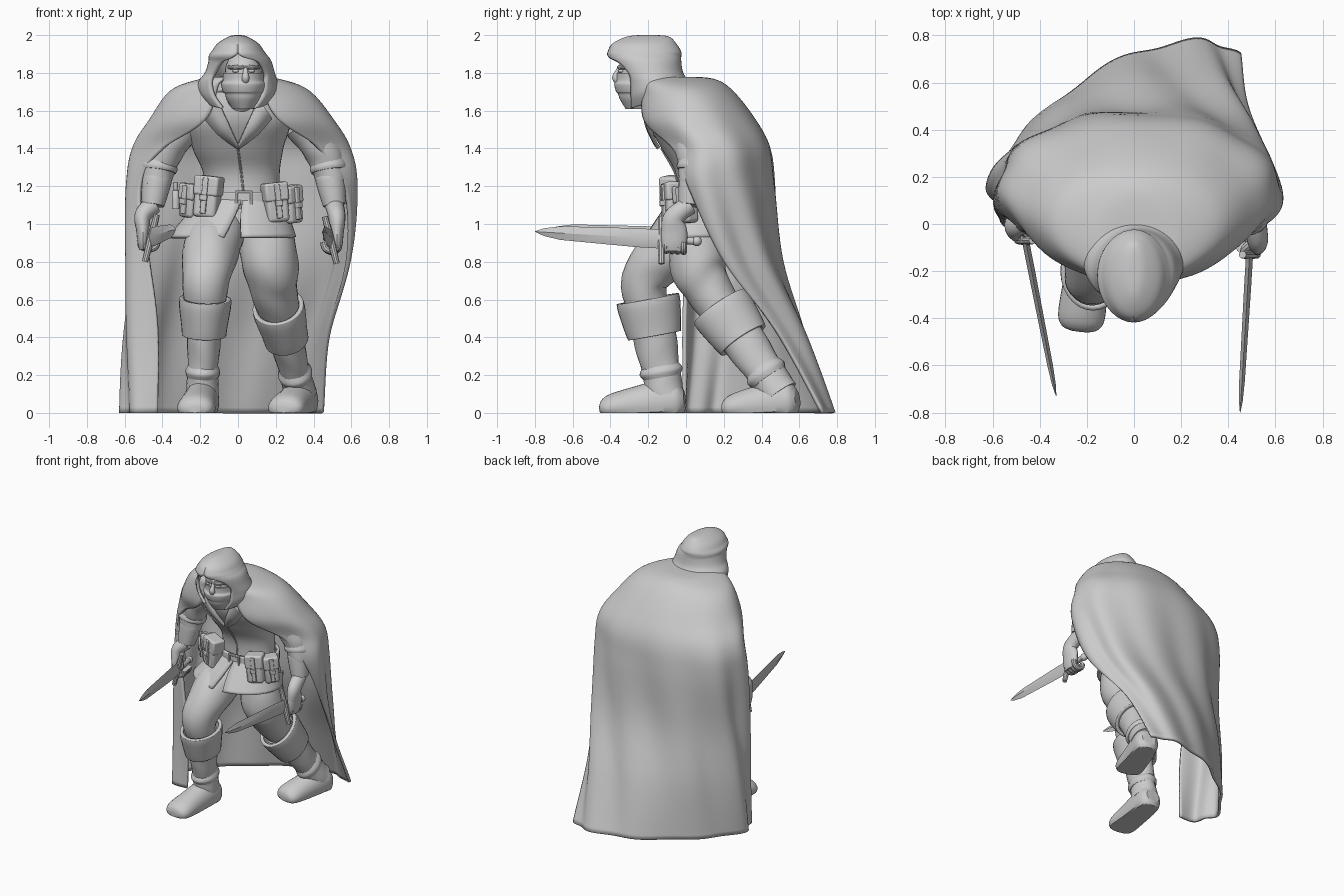
import bpy, bmesh, math
from mathutils import Vector, Matrix, Euler

if "Cube" in bpy.data.objects:
    bpy.data.objects.remove(bpy.data.objects["Cube"])

colour = (.6, .6, .6, 1)
grey = bpy.data.materials.new("plain grey")
grey.use_nodes = True
grey.diffuse_color = colour
grey.node_tree.nodes["Principled BSDF"].inputs["Base Color"].default_value = colour

FORWARD, UPWARD = Vector((0, 1, 0)), Vector((0, 0, 1))
SIDES = ((-1, "right"), (1, "left"))


def finish(name, bm, thick=0, bevel=0):
    bmesh.ops.remove_doubles(bm, verts=bm.verts, dist=.0002)
    bmesh.ops.recalc_face_normals(bm, faces=bm.faces)
    mesh = bpy.data.meshes.new(name)
    bm.to_mesh(mesh)
    bm.free()
    mesh.materials.append(grey)
    mesh.shade_smooth()
    mesh.set_sharp_from_angle(angle=.6)
    obj = bpy.data.objects.new(name, mesh)
    bpy.context.scene.collection.objects.link(obj)
    if thick:
        modifier = obj.modifiers.new("thickness", 'SOLIDIFY')
        modifier.thickness, modifier.offset = thick, 0
    if bevel:
        modifier = obj.modifiers.new("rounding", 'BEVEL')
        modifier.width, modifier.segments = bevel, 3


def spline(points, steps):
    padded = [points[0], *points, points[-1]]
    result = []
    for i in range(len(points) - 1):
        for j in range(steps):
            t = j / steps
            result.append([b + t * ((c - a) + t * ((a + a - 5*b + 4*c - d) + t * (3*b - a - 3*c + d))) / 2
                           for a, b, c, d in zip(*padded[i:i + 4])])
    return result + [list(points[-1])]


def loft(name, rings, cap=False, thick=0):
    bm = bmesh.new()
    rows = [[bm.verts.new(point) for point in ring] for ring in rings]
    for lower, upper in zip(rows, rows[1:]):
        for i in range(len(lower) - 1):
            bm.faces.new((lower[i], lower[i + 1], upper[i + 1], upper[i]))
    if cap:
        bm.faces.new(rows[0])
        bm.faces.new(rows[-1])
    finish(name, bm, thick)


def tube(name, points, widths, heights=None, sides=20, steps=6, up=FORWARD, wrinkle=0, thick=0):
    knots = [(*p, w, h) for p, w, h in zip(points, widths, heights or widths)]
    path = spline(knots, steps)
    rings = []
    for i, (x, y, z, width, height) in enumerate(path):
        ahead, behind = path[min(i + 1, len(path) - 1)], path[max(i - 1, 0)]
        tangent = Vector(ahead[:3]) - Vector(behind[:3])
        across = tangent.cross(up).normalized()
        over = across.cross(tangent).normalized()
        ring = []
        for k in range(sides + 1):
            a = math.tau * (k % sides) / sides
            swell = 1 + wrinkle * math.sin(i + 2 * math.sin(a + a))
            q = Vector((x, y, z)) + swell * (across * width * math.cos(a) + over * height * math.sin(a))
            ring.append((q.x, q.y, max(q.z, 0)))
        rings.append(ring)
    loft(name, rings, not thick, thick)


def oval(z, cx, cy, rx, ry, gap, tilt, extra_gap, skew, count, ripple):
    # Horizontal oval that can be open at the front, tilted, skewed and rippled
    start = math.radians(gap)
    sweep = math.tau - start - math.radians(gap + extra_gap)
    ring = []
    for i in range(count + 1):
        a = -math.pi / 2 - start - sweep * i / count
        depth = min(max(1.7 - z, 0), .8) * ripple
        swell = 1 + depth * (math.sin(9*a + 3*z) + math.sin(5*a - 3*z) / 2 - .4)
        x, y = swell * rx * math.cos(a), swell * ry * math.sin(a)
        ring.append((cx + x, cy + y + skew * x, z + tilt * y))
    return ring


def stack(name, rows, steps=5, cap=False, thick=0, count=40, ripple=0):
    # Row: height, centre x and y, radii, front gap, tilt, extra gap on the left, skew
    padded = [(*row, *[0] * (9 - len(row))) for row in rows]
    loft(name, [oval(*row, count, ripple) for row in spline(padded, steps)], cap, thick)


def solid(name, loc, size, rot=(0, 0, 0), ball=False, bevel=.01):
    bm = bmesh.new()
    if ball:
        bmesh.ops.create_uvsphere(bm, u_segments=24, v_segments=16, radius=1)
    else:
        bmesh.ops.create_cube(bm, size=1)
    matrix = Matrix.LocRotScale(Vector(loc), Euler(rot), Vector(size))
    bmesh.ops.transform(bm, matrix=matrix, verts=bm.verts)
    finish(name, bm, bevel=0 if ball else bevel)


# Cloak and hood
stack("cloak", [(1.77, 0, -.12, .1, .1, 30), (1.76, .01, -.06, .2, .2, 28), (1.7, .01, 0, .36, .24, 20),
                (1.55, .02, .06, .48, .3, 24), (1.4, .02, .14, .57, .3, 46), (1.2, .02, .15, .6, .32, 65),
                (.8, 0, .2, .58, .3, 58, 0, 22, .1), (.4, -.06, .3, .54, .3, 45, 0, 52, .3),
                (0, -.08, .38, .53, .3, 42, 0, 62, .5)], steps=8, thick=.02, count=96, ripple=.04)
stack("hood", [(1.99, 0, -.2, 0, 0), (1.985, 0, -.2, .04, .1), (1.95, 0, -.22, .1, .16),
               (1.91, 0, -.22, .13, .185), (1.89, 0, -.22, .145, .185, 6), (1.86, .01, -.21, .157, .175, 34),
               (1.8, .01, -.19, .175, .165, 48), (1.75, 0, -.165, .2, .17, 44),
               (1.71, 0, -.155, .2, .165, 38, .25), (1.66, 0, -.17, .16, .13, 30, .4)], thick=.02)

# Head and face mask
face = Vector((.03, -.24, 1.8))
solid("head", face, (.1, .12, .12), ball=True)
mask = {1.61: .06, 1.66: .09, 1.69: .1, 1.7: .11, 1.74: .12, 1.76: .11, 1.8: .11}
stack("face_mask", [(z, face.x, face.y, r, r + .02) for z, r in mask.items()], cap=True)
tube("nose", [face + Vector((.01, y, z)) for y, z in ((-.11, .03), (-.125, 0), (-.13, -.03), (-.1, -.07))],
     (.01, .014, .02, .01))
for s, side in SIDES:
    tube(side + "_brow", [face + Vector((s * x, y, .03)) for x, y in ((0, -.115), (.04, -.105), (.08, -.07))],
         (.01, .014, .01), sides=10, up=UPWARD)
    solid(side + "_eye", face + Vector((s * .04, -.1, .01)), (.02, .02, .01), ball=True)
tube("neck", [(0, -.06, 1.58), face - UPWARD * .06], (.11, .08))

# Torso, tunic skirt and lapels
stack("torso", [(1, .03, .09, .2, .14), (1.25, .02, .1, .2, .15), (1.4, 0, .04, .24, .17),
                (1.55, 0, -.04, .27, .17), (1.7, 0, -.1, .14, .12)], cap=True)
stack("tunic_skirt", [(1.15, .03, .09, .2, .15), (1.05, 0, .07, .26, .2, 3), (.93, -.03, .04, .33, .25, 8)],
      thick=.02)
tube("front_seam", [(0, -.13, 1.4), (.02, -.05, 1.25), (.03, -.06, 1.15)], [.006] * 3, sides=8)
for s, side in SIDES:
    outer = [(0, -.145, 1.4), (s * .1, -.18, 1.47), (s * .18, -.19, 1.56)]
    inner = [(0, -.16, 1.42), (s * .05, -.21, 1.53), (s * .11, -.22, 1.66)]
    loft(side + "_lapel", [spline(outer, 6), spline(inner, 6)], thick=.02)

# Belt and buckle
stack("belt", [(z, .03, .09, .22, .17) for z in (1.1, 1.17)], thick=.02)
buckle = Vector((.03, -.09, 1.13))
for s in (-.04, .04):
    solid("buckle_side", buckle + Vector((s, 0, 0)), (.014, .02, .09), bevel=.004)
    solid("buckle_bar", buckle + UPWARD * s, (.09, .02, .014), bevel=.004)


# Pouches and vials
def pouch(name, loc, width, height, turn, lean):
    rot = (0, lean, turn)
    base = Matrix.LocRotScale(Vector(loc), Euler(rot), None)

    def piece(label, y, z, size, bevel):
        solid(name + label, base @ Vector((0, y, z)), size, rot, bevel=bevel)
    piece("_body", 0, 0, (width, .09, height), .02)
    piece("_flap", 0, height * .3, (width + .01, .1, height / 2), .014)
    piece("_strap", -.01, .01, (.03, .1, height * .9), .005)
    piece("_stud", -.06, 0, (.04, .02, .03), .005)


pouch("right_front_pouch", (-.16, -.07, 1.14), .13, .21, -.4, .1)
pouch("right_side_pouch", (-.25, 0, 1.12), .1, .17, -.8, .1)
pouch("left_front_pouch", (.2, -.07, 1.11), .12, .2, .3, -.1)
pouch("left_side_pouch", (.28, 0, 1.1), .1, .19, .8, -.1)
for x in (-.29, -.33):
    tube("vial", [(x, .02, z) for z in (1.08, 1.17, 1.18, 1.22)], (.02, .02, .01, .014), sides=12, steps=2)


# Legs, boots and feet
def leg(label, hip, thigh, knee, ankle, toe):
    hip, thigh, knee, ankle, toe = map(Vector, (hip, thigh, knee, ankle, toe))

    def shin(*places):
        return [knee.lerp(ankle, t) for t in places]
    tube(label + "_thigh", [hip, thigh, knee, *shin(.3)], (.15, .15, .125, .1), sides=28, wrinkle=.02)
    tube(label + "_boot", shin(.2, .5, .8, 1), (.1, .09, .08, .09), (.12, .115, .1, .1), sides=24, wrinkle=.02)
    tube(label + "_boot_cuff", shin(.16, .23, .4, .48), (.125, .125, .11, .105), (.155, .155, .14, .13),
         sides=28, thick=.025)
    tube(label + "_ankle_strap", shin(.75, .8, .85), (.08, .092, .085), (.1, .115, .1))
    ankle.z = .06
    tube(label + "_foot", [ankle.lerp(toe, t) for t in (-.3, -.2, 0, .4, .8, .95, 1)],
         (.05, .08, .09, .095, .1, .08, .04), (.05, .1, .12, .1, .075, .05, .02), sides=28, up=UPWARD)


leg("front", (-.1, .1, 1), (-.14, -.08, .87), (-.17, -.22, .7), (-.19, -.11, .1), (-.23, -.455, .02))
leg("back", (.13, .1, 1), (.17, .06, .8), (.19, .12, .65), (.33, .5, .1), (.24, .2, .02))

# Arms, hands and daggers
for (s, side), guard, tip in zip(SIDES, ((-.46, -.07, .93), (.49, -.13, .92)),
                                 ((-.33, -.73, .97), (.45, -.8, .96))):
    guard, out = Vector(guard), Vector((s, 0, 0))
    aim = Vector(tip) - guard
    fist = guard - aim * .1
    shoulder, upper, elbow, wrist = [Vector((s * x + .03, y, z)) for x, y, z in (
        (.3, .02, 1.54), (.4, .04, 1.42), (.45, .05, 1.3), (.48, .02, 1.1))]

    def forearm(*places):
        return [elbow.lerp(wrist, t) for t in places]
    tube(side + "_sleeve", [shoulder, upper, elbow, *forearm(.5)], (.1, .1, .09, .075), wrinkle=.02)
    tube(side + "_sleeve_cuff", forearm(-.2, 0, .1), (.09, .1, .095))
    tube(side + "_bracer", forearm(.2, .3, .7, 1), (.07, .08, .07, .06))
    knuckles = [fist + out * .03 + UPWARD * z for z in (.12, .04, -.02, -.06)]
    tube(side + "_hand", [wrist, *knuckles], (.05, .045, .036, .03, .02), (.05, .055, .07, .066, .05))
    for i in range(4):
        center = fist + aim * (.06 - i * .045) - UPWARD * .02
        curl = [center + (out * math.cos(a) + UPWARD * math.sin(a)) * .04 for a in (.3, -.6, -1.5, -2.4, -3.3)]
        tube(side + "_finger", curl, [.018] * 5, sides=10, steps=4)
    thumb = [fist + out * x + Vector((0, y, z)) for x, y, z in ((.02, 0, .06), (-.02, -.04, .03), (-.03, -.06, 0))]
    tube(side + "_thumb", thumb, (.02, .02, .015), sides=10)
    tube(side + "_blade", [guard + aim * t for t in (0, .2, .8, .93, 1)], (.015, .015, .012, .008, .001),
         (.05, .05, .036, .02, .001), sides=4, steps=1, up=UPWARD)
    tube(side + "_grip", [guard - aim * .27, guard], (.02, .02), sides=12, up=UPWARD)
    solid(side + "_pommel", guard - aim * .28, [.026] * 3, ball=True)
    tube(side + "_guard", [guard + UPWARD * z - out * z / 4 for z in (.12, 0, -.13)], (.016, .02, .016), sides=10)
